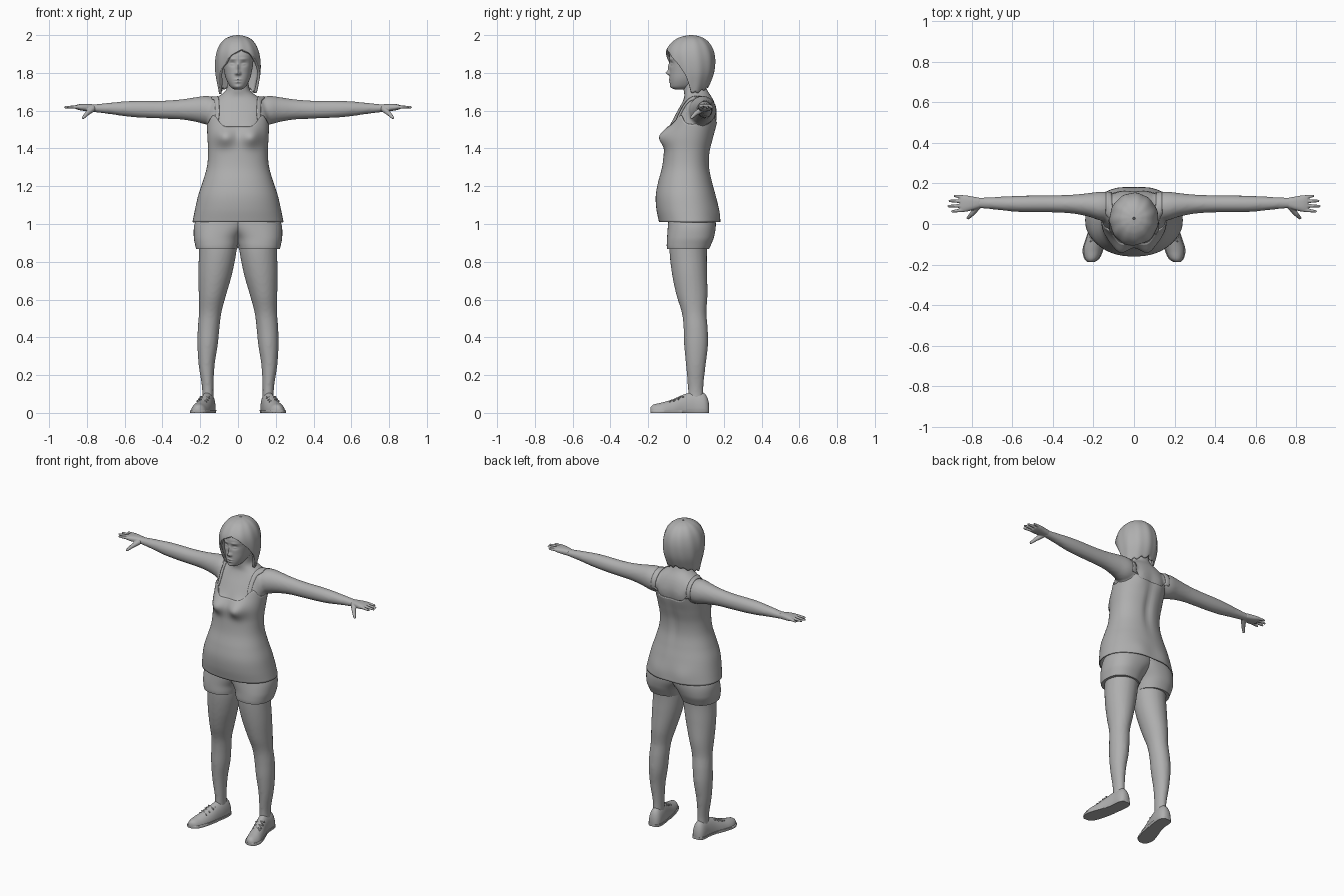
import bpy, bmesh, math
from mathutils import Vector

cube = bpy.data.objects.get("Cube")
if cube:
    bpy.data.objects.remove(cube)

grey = bpy.data.materials.new("neutral_grey")
grey.use_nodes = True
grey.diffuse_color = (0.43, 0.43, 0.43, 1)
grey.node_tree.nodes["Principled BSDF"].inputs["Base Color"].default_value = grey.diffuse_color


def sample(rows, s):
    """Smoothly interpolate table rows keyed by their first column."""
    s = min(max(s, rows[0][0]), rows[-1][0])
    last = len(rows) - 1
    i = next((k for k in range(last) if s <= rows[k + 1][0]), last - 1)

    def slope(k, c):
        a, b = rows[max(k - 1, 0)], rows[min(k + 1, last)]
        return (b[c] - a[c]) / (b[0] - a[0])

    p, q = rows[i], rows[i + 1]
    d = q[0] - p[0]
    t = (s - p[0]) / d
    h = t * t * (3 - 2 * t)
    return [p[c] * (1 - h) + q[c] * h + d * (t * (1 - t) ** 2 * slope(i, c) - t * t * (1 - t) * slope(i + 1, c))
            for c in range(1, len(p))]


def sym(rows):
    """Expand (z, half width, front, back) into full extents."""
    return [(z, -r, r, f, b) for z, r, f, b in rows]


def loft(bm, rows, axis="z", n=32, steps=40, low=None, high=None, grow=0, square=1.0,
         bumps=(), ripple=0, clamp=None, side=1, caps=True, ease=1):
    """Skin elliptical sections whose extents come from the rows."""
    rings = []
    for i in range(steps + 1):
        t = 1 - (1 - i / steps) ** ease
        ring = []
        for j in range(n):
            th = 2 * math.pi * j / n
            s0 = low(th) if low else rows[0][0]
            s1 = high(th) if high else rows[-1][0]
            s = s0 + (s1 - s0) * t
            a0, a1, b0, b1 = sample(rows, s)
            k = 1 + ripple * math.sin(11 * th + 9 * s)
            c, v = math.cos(th), math.sin(th)
            a = (a0 + a1) / 2 + ((a1 - a0) / 2 + grow) * k * math.copysign(abs(c) ** square, c)
            b = (b0 + b1) / 2 + ((b1 - b0) / 2 + grow) * k * math.copysign(abs(v) ** square, v)
            for face, ba, bs, height, ra, rs in bumps:
                if face * v > 0:
                    b += face * abs(v) * height * math.exp(-((abs(a) - ba) / ra) ** 2 - ((s - bs) / rs) ** 2)
            if clamp:
                b = min(max(b, clamp[0]), clamp[1])
            x, y, z = {"z": (a, b, s), "x": (s, a, b), "y": (a, s, b)}[axis]
            ring.append(bm.verts.new((side * x, y, z)))
        rings.append(ring)
    for lower, upper in zip(rings, rings[1:]):
        for j in range(n):
            k = (j + 1) % n
            bm.faces.new((lower[j], lower[k], upper[k], upper[j]))
    if caps:
        bm.faces.new(rings[0])
        bm.faces.new(rings[-1])


def rod(bm, p, q, r0, r1):
    """Round-ended tapered rod between two points."""
    p, q = Vector(p), Vector(q)
    m = (q - p).to_track_quat("Z", "Y").to_matrix().to_4x4()
    m.translation = (p + q) / 2
    bmesh.ops.create_cone(bm, cap_ends=True, segments=12, radius1=r0, radius2=r1, depth=(q - p).length, matrix=m)
    for centre, r in ((p, r0), (q, r1)):
        m.translation = centre
        bmesh.ops.create_uvsphere(bm, u_segments=12, v_segments=8, radius=r, matrix=m)


def finish(name, bm, mirror=False, voxel=0, smooth=0, solid=0):
    bmesh.ops.recalc_face_normals(bm, faces=bm.faces)
    mesh = bpy.data.meshes.new(name)
    bm.to_mesh(mesh)
    bm.free()
    ob = bpy.data.objects.new(name, mesh)
    bpy.context.collection.objects.link(ob)
    mesh.materials.append(grey)
    bpy.ops.object.select_all(action="DESELECT")
    ob.select_set(True)
    bpy.context.view_layer.objects.active = ob
    bpy.ops.object.shade_smooth_by_angle(angle=math.radians(50))
    if mirror:
        ob.modifiers.new("Mirror", "MIRROR").use_mirror_merge = False
    if voxel:
        remesh = ob.modifiers.new("Remesh", "REMESH")
        remesh.mode, remesh.voxel_size, remesh.use_smooth_shade = "VOXEL", voxel, True
    if smooth:
        relax = ob.modifiers.new("Smooth", "SMOOTH")
        relax.factor, relax.iterations = 0.5, smooth
    if solid:
        ob.modifiers.new("Solidify", "SOLIDIFY").thickness = solid
    return ob


# Skin: torso, neck, arms and legs blended into one surface
torso = sym([(1.01, .236, -.138, .176), (1.08, .222, -.152, .168), (1.15, .206, -.155, .153),
             (1.22, .183, -.143, .135), (1.3, .160, -.122, .12), (1.38, .153, -.112, .123),
             (1.46, .157, -.105, .142), (1.53, .16, -.08, .158), (1.59, .163, -.05, .163),
             (1.64, .15, -.022, .152), (1.675, .107, -.008, .135), (1.7, .068, -.012, .117),
             (1.75, .056, -.015, .1), (1.8, .055, -.01, .1)])
torso_bumps = [(-1, .075, 1.462, .045, .052, .048), (1, .08, 1.56, .008, .04, .06),
               (1, 0, 1.4, -.012, .025, .15), (1, .09, 1.05, .008, .06, .06)]
arm = [(.09, .02, .15, 1.53, 1.66), (.16, .016, .16, 1.525, 1.678), (.22, .035, .153, 1.54, 1.672),
       (.3, .051, .145, 1.553, 1.66), (.4, .057, .142, 1.558, 1.653), (.5, .058, .141, 1.562, 1.653),
       (.58, .06, .139, 1.568, 1.651), (.68, .07, .134, 1.582, 1.642), (.76, .077, .131, 1.592, 1.634),
       (.79, .075, .133, 1.596, 1.635)]
leg = [(.06, .13, .19, .01, .095), (.13, .13, .19, .01, .092), (.25, .124, .208, 0, .104),
       (.36, .107, .215, -.01, .117), (.45, .098, .213, -.013, .115), (.53, .088, .207, -.022, .108),
       (.62, .064, .208, -.05, .114), (.74, .03, .21, -.075, .112), (.87, .006, .207, -.088, .112),
       (1, 0, .21, -.08, .13)]
bm = bmesh.new()
loft(bm, torso[2:], square=.9, bumps=torso_bumps, n=48)
for side in (1, -1):
    loft(bm, arm, "x", side=side)
    loft(bm, leg, side=side)
skin = finish("skin_body", bm, voxel=.009, smooth=5)

# Hands: palm, four fingers and thumb
bm = bmesh.new()
loft(bm, [(.76, .08, .129, 1.595, 1.633), (.8, .068, .136, 1.597, 1.636), (.835, .06, .142, 1.602, 1.635),
          (.858, .062, .141, 1.608, 1.63)], "x", square=.8, steps=16)
for base, tip, reach in ((.07, .062, .897), (.091, .088, .915), (.112, .114, .91), (.132, .139, .885)):
    rod(bm, (.84, base, 1.62), (reach, tip, 1.618), .0105, .0065)
rod(bm, (.77, .088, 1.61), (.8, .05, 1.584), .017, .012)
rod(bm, (.8, .05, 1.584), (.819, .03, 1.563), .012, .008)
finish("hands", bm, mirror=True, voxel=.0035, smooth=3)


# Vest with scooped neckline, then its shoulder straps
def neckline(th):
    return 1.515 + .06 * math.exp(-((abs(math.cos(th)) - .75) / .2) ** 2) + .025 * max(0, math.sin(th))


bm = bmesh.new()
loft(bm, torso, n=72, steps=56, high=neckline, grow=.005, square=.9, bumps=torso_bumps, caps=False)
finish("vest", bm, solid=.006)

bm = bmesh.new()
grid = []
for i in range(33):
    ang = math.radians(-5 + 190 * i / 32)
    grid.append([bm.verts.new((x, .06 - .12 * math.cos(ang), 1.565 + .115 * math.sin(ang)))
                 for x in (.108, .118, .128, .138)])
for r0, r1 in zip(grid, grid[1:]):
    for k in range(3):
        bm.faces.new((r0[k], r0[k + 1], r1[k + 1], r1[k]))
straps = finish("vest_straps", bm, mirror=True)
wrap = straps.modifiers.new("Wrap", "SHRINKWRAP")
wrap.target, wrap.offset = skin, .004
straps.modifiers.new("Thickness", "SOLIDIFY").thickness = .005

# Shorts
bm = bmesh.new()
loft(bm, [(.868, .008, .222, -.1, .122), (.885, .004, .226, -.102, .13), (.93, -.012, .234, -.1, .148),
          (1, -.07, .23, -.095, .158), (1.06, -.08, .2, -.09, .148)], square=.88, n=48, steps=24)
finish("shorts", bm, mirror=True)

# Head with sculpted face
head = sym([(1.712, .02, -.058, 0), (1.722, .036, -.076, .03), (1.74, .05, -.083, .06), (1.77, .064, -.086, .09),
            (1.81, .074, -.086, .12), (1.85, .08, -.086, .13), (1.9, .083, -.086, .135),
            (1.95, .07, -.055, .11), (1.975, .04, -.01, .08)])
nose = [(-1, 0, 1.8, .019, .011, .011), (-1, 0, 1.828, .01, .009, .024), (-1, .011, 1.796, .006, .006, .007)]
eyes = [(-1, .031, 1.848, -.01, .017, .012), (-1, .031, 1.846, .006, .011, .006), (-1, .03, 1.873, .004, .02, .007)]
mouth = [(-1, 0, 1.765, .006, .017, .005), (-1, 0, 1.751, .006, .014, .005), (-1, 0, 1.726, .005, .015, .01)]
bm = bmesh.new()
loft(bm, head, n=120, steps=100, square=.88, bumps=nose + eyes + mouth)
finish("head", bm)

# Bobbed hair swept off the forehead
hair = sym([(1.69, .1, -.06, .1), (1.74, .109, -.08, .125), (1.8, .119, -.098, .147), (1.86, .12, -.109, .154),
            (1.91, .112, -.107, .148), (1.95, .095, -.085, .13), (1.98, .068, -.05, .1),
            (1.995, .035, -.012, .065), (2, .006, .022, .034)])
hair_edge = [(0, 1.925), (.5, 1.893), (.8, 1.85), (1.1, 1.8), (1.3, 1.735), (1.55, 1.695), (2.1, 1.705), (3.1, 1.735)]


def hairline(th):
    phi = math.atan2(math.cos(th), -math.sin(th))
    turn = abs(phi - .2)
    z = sample(hair_edge, turn)[0]
    return z + .007 * math.sin(14 * phi) * min(1, turn / 2)


bm = bmesh.new()
loft(bm, hair, n=96, steps=48, low=hairline, ripple=.012, ease=1.8, caps=False)
finish("hair", bm, solid=.014)

# Shoes: upper, sole and laces
shoe = [(-.188, .2, .226, -.01, .03), (-.175, .178, .24, -.03, .043), (-.13, .156, .25, -.05, .054),
        (-.07, .14, .234, -.06, .072), (-.01, .129, .212, -.06, .098), (.04, .121, .201, -.06, .112),
        (.09, .119, .197, -.06, .108), (.112, .127, .189, -.05, .085), (.122, .14, .176, -.02, .05)]
bm = bmesh.new()
loft(bm, shoe, "y", clamp=(.004, .2))
finish("shoe_uppers", bm, mirror=True)

bm = bmesh.new()
loft(bm, shoe, "y", clamp=(0, .016), grow=.004)
finish("shoe_soles", bm, mirror=True)

bm = bmesh.new()
for y in (-.085, -.06, -.035):
    x0, x1, z0, z1 = sample(shoe, y)
    mid = (x0 + x1) / 2
    for s in (1, -1):
        rod(bm, (mid - .024 * s, y, z1 - .008), (mid, y + .01, z1 + .001), .004, .004)
        rod(bm, (mid, y + .01, z1 + .001), (mid + .024 * s, y + .02, z1 - .003), .004, .004)
finish("shoe_laces", bm, mirror=True)
